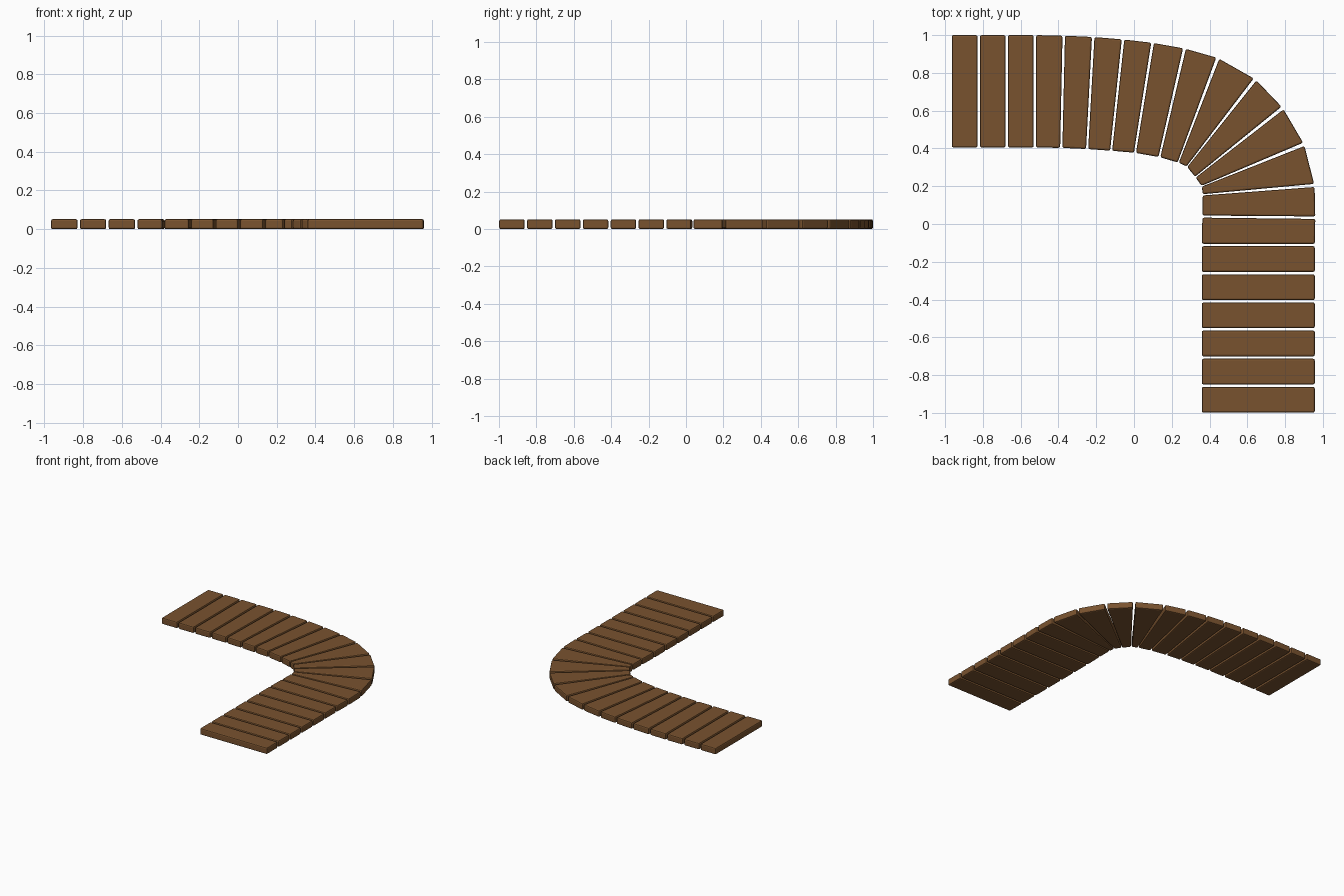
import bpy
import bmesh
from mathutils import Vector

if "Cube" in bpy.data.objects:
    bpy.data.objects.remove(bpy.data.objects["Cube"])

HEIGHT = 0.052   # plank thickness
GAP = 0.042      # share of each cell left open on either side
BEVEL = 0.009

wood = bpy.data.materials.new("brown_wood")
wood.diffuse_color = (0.19, 0.085, 0.028, 1)
wood.use_nodes = True
wood.node_tree.nodes["Principled BSDF"].inputs["Base Color"].default_value = wood.diffuse_color

# Seams between planks as (outer x, outer y, inner x, inner y)
seams = [(x, 1.0, x, 0.405) for x in (-0.971, -0.822, -0.674, -0.525)]
seams += [
    (-0.372, 0.997, -0.385, 0.403),
    (-0.216, 0.990, -0.248, 0.397),
    (-0.058, 0.977, -0.121, 0.388),
    (0.098, 0.959, 0.005, 0.377),
    (0.267, 0.929, 0.135, 0.354),
    (0.443, 0.879, 0.235, 0.325),
    (0.642, 0.766, 0.280, 0.304),
    (0.787, 0.615, 0.325, 0.248),
    (0.900, 0.422, 0.359, 0.200),
    (0.956, 0.203, 0.364, 0.156),
    (0.960, 0.033, 0.362, 0.040),
]
seams += [(0.957, -0.111 - 0.149 * i, 0.359, -0.111 - 0.149 * i) for i in range(7)]


def plank(name, a, b):
    """Bevelled board filling the cell between two seams."""
    ao, ai = Vector((*a[:2], 0)), Vector((*a[2:], 0))
    bo, bi = Vector((*b[:2], 0)), Vector((*b[2:], 0))
    corners = [ao.lerp(bo, GAP), ai.lerp(bi, GAP),
               ai.lerp(bi, 1 - GAP), ao.lerp(bo, 1 - GAP)]
    bm = bmesh.new()
    face = bm.faces.new([bm.verts.new(c) for c in corners])
    top = bmesh.ops.extrude_face_region(bm, geom=[face])["geom"]
    bmesh.ops.translate(bm, vec=(0, 0, HEIGHT),
                        verts=[v for v in top if isinstance(v, bmesh.types.BMVert)])
    bmesh.ops.recalc_face_normals(bm, faces=bm.faces)
    bmesh.ops.bevel(bm, geom=bm.edges[:], offset=BEVEL, segments=2,
                    profile=0.5, affect='EDGES', clamp_overlap=True)
    mesh = bpy.data.meshes.new(name)
    bm.to_mesh(mesh)
    bm.free()
    mesh.materials.append(wood)
    bpy.context.collection.objects.link(bpy.data.objects.new(name, mesh))


# Walkway planks, from the left end round the bend to the front end
for i, (a, b) in enumerate(zip(seams, seams[1:])):
    plank(f"walkway_plank_{i + 1:02d}", a, b)
